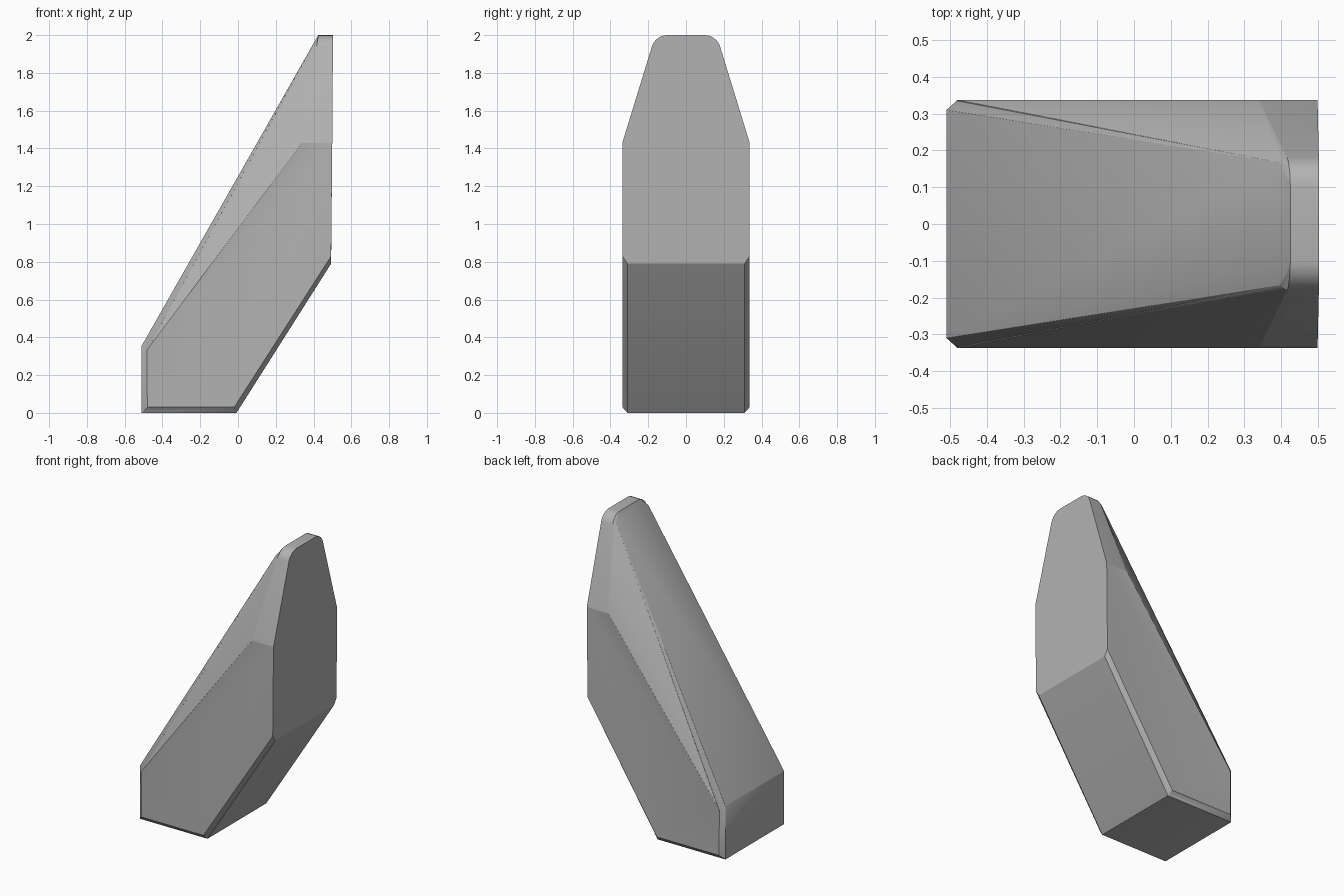
import bpy
import bmesh
from mathutils import Vector

cube = bpy.data.objects.get("Cube")
if cube:
    bpy.data.objects.remove(cube, do_unlink=True)

HALF = 0.337      # half width of the body
CHAMFER = 0.027   # width of the lower side chamfers

# Neutral grey for the whole body
grey = bpy.data.materials.new("plain grey")
grey.use_nodes = True
colour = (0.45, 0.45, 0.45, 1)
grey.diffuse_color = colour
grey.node_tree.nodes["Principled BSDF"].inputs["Base Color"].default_value = colour

# Outer outline, its inset on the side faces, and the narrow tip
outline = [(-0.51, 0.355), (-0.51, 0), (-0.008, 0), (0.493, 0.79)]
side = [(-0.48, 0.335), (-0.48, 0.03), (-0.02, 0.03), (0.493, 0.83),
        (0.499, 1.43), (0.34, 1.43)]
tip = [(0.425, 2.0), (0.503, 2.0)]

bm = bmesh.new()
for profile, y in ((outline, HALF - CHAMFER), (side, HALF), (tip, 0.162)):
    for x, z in profile:
        for s in (-1, 1):
            bm.verts.new((x, s * y, z))
bmesh.ops.convex_hull(bm, input=bm.verts[:])
bmesh.ops.dissolve_limit(bm, angle_limit=0.04, verts=bm.verts[:], edges=bm.edges[:])
bmesh.ops.recalc_face_normals(bm, faces=bm.faces[:])


def on_back(edge):
    return all(v.co.x > 0.49 for v in edge.verts)


def bevel(rule, width, segments):
    edges = [e for e in bm.edges if rule(e) and not on_back(e)]
    bmesh.ops.bevel(bm, geom=edges, offset=width, offset_type='OFFSET',
                    segments=segments, profile=0.5, affect='EDGES',
                    clamp_overlap=True)


# Round the tip corners, then the sloping shoulder edges and cross edges
def tip_corner(e):
    a, b = (v.co for v in e.verts)
    return a.z > 1.99 and b.z > 1.99 and abs(a.y - b.y) < 0.01


def shoulder(e):
    a, b = (v.co for v in e.verts)
    return max(a.z, b.z) > 1.3 and min(a.z, b.z) < 1.9


def cross_edge(e):
    a, b = (v.co for v in e.verts)
    return abs(a.y - b.y) > 0.4 and abs(a.z - b.z) < 0.01


bevel(tip_corner, 0.06, 5)
bevel(shoulder, 0.03, 3)
bevel(cross_edge, 0.025, 3)

mesh = bpy.data.meshes.new("wedge_body")
bm.to_mesh(mesh)
bm.free()
mesh.materials.append(grey)
body = bpy.data.objects.new("wedge_body", mesh)
bpy.context.collection.objects.link(body)

# Smooth shading with the sharp rim kept
bpy.ops.object.select_all(action='DESELECT')
body.select_set(True)
bpy.context.view_layer.objects.active = body
bpy.ops.object.shade_smooth_by_angle(angle=0.52)
